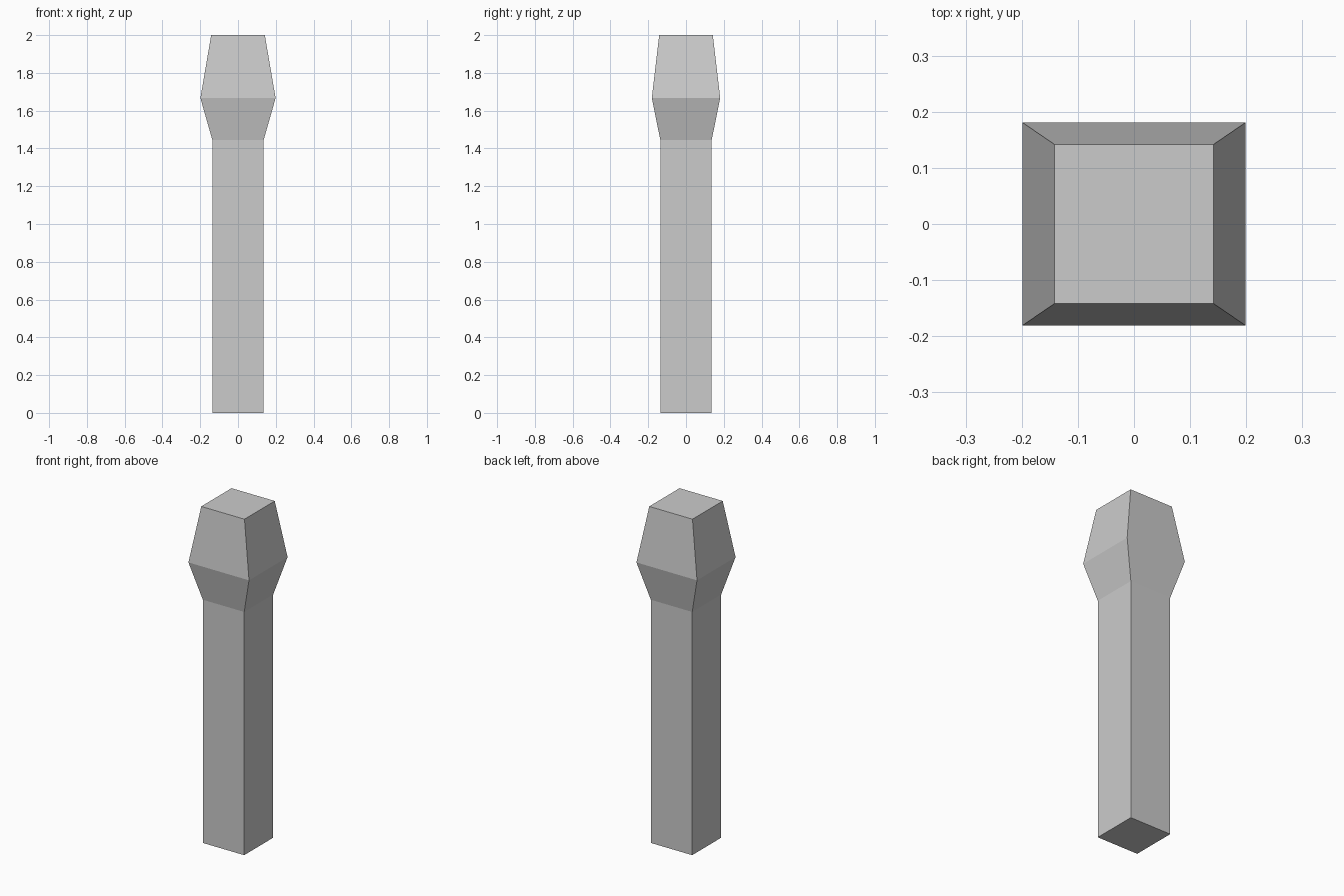
import bpy
import bmesh

if "Cube" in bpy.data.objects:
    bpy.data.objects.remove(bpy.data.objects["Cube"])


def loft(name, sections):
    """Closed four-sided column through rectangular sections (half x, half y, z)."""
    bm = bmesh.new()
    rings = [[bm.verts.new((sx * hx, sy * hy, z))
              for sx, sy in ((-1, -1), (1, -1), (1, 1), (-1, 1))]
             for hx, hy, z in sections]
    for low, high in zip(rings, rings[1:]):
        for i in range(4):
            j = (i + 1) % 4
            bm.faces.new((low[i], low[j], high[j], high[i]))
    bm.faces.new(rings[0][::-1])
    bm.faces.new(rings[-1])
    mesh = bpy.data.meshes.new(name)
    bm.to_mesh(mesh)
    bm.free()
    obj = bpy.data.objects.new(name, mesh)
    bpy.context.collection.objects.link(obj)
    return obj


# Straight square shaft flaring into a faceted head, one continuous skin
loft("post_with_flared_head", [
    (0.136, 0.136, 0.0),     # foot
    (0.136, 0.136, 1.445),   # neck
    (0.199, 0.181, 1.667),   # widest part of head
    (0.142, 0.142, 2.0),     # flat top
])
